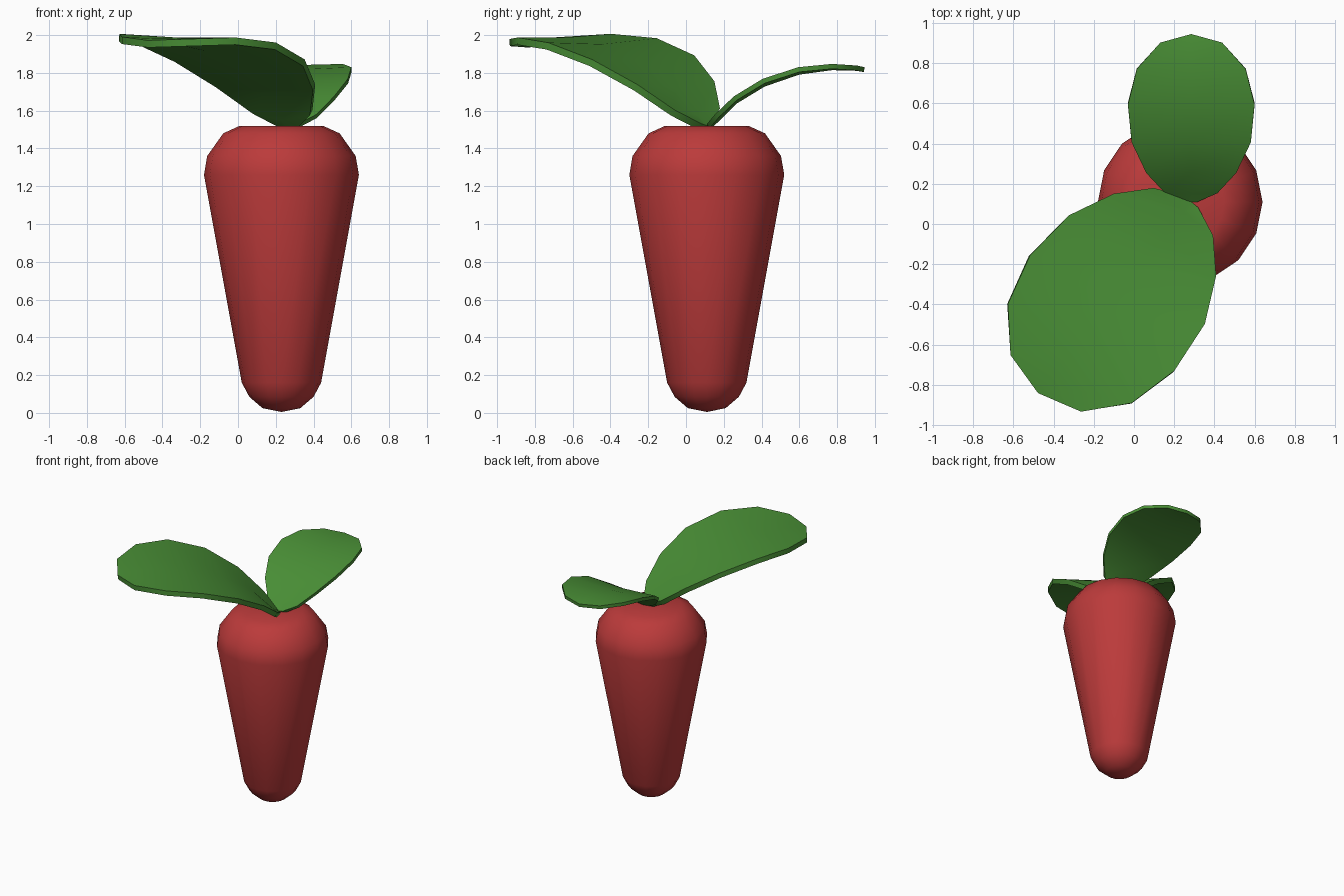
import bpy, bmesh, math
from mathutils import Vector

if "Cube" in bpy.data.objects:
    bpy.data.objects.remove(bpy.data.objects["Cube"])


def material(name, rgb):
    m = bpy.data.materials.new(name)
    m.diffuse_color = (*rgb, 1)
    m.use_nodes = True
    m.node_tree.nodes["Principled BSDF"].inputs["Base Color"].default_value = m.diffuse_color
    return m


red = material("root red", (0.50, 0.043, 0.043))
green = material("leaf green", (0.066, 0.27, 0.036))


def make_object(name, bm, mat, angle):
    bmesh.ops.recalc_face_normals(bm, faces=bm.faces)
    mesh = bpy.data.meshes.new(name)
    bm.to_mesh(mesh)
    bm.free()
    mesh.materials.append(mat)
    ob = bpy.data.objects.new(name, mesh)
    bpy.context.collection.objects.link(ob)
    bpy.ops.object.select_all(action='DESELECT')
    ob.select_set(True)
    bpy.context.view_layer.objects.active = ob
    bpy.ops.object.shade_smooth_by_angle(angle=math.radians(angle))
    return ob


# Tapered root: 16-sided lathe with rounded ends
SIDES = 16
profile = [(0.10, 0.025), (0.17, 0.085), (0.21, 0.16), (0.41, 1.26),
           (0.393, 1.36), (0.308, 1.48), (0.22, 1.52)]
bm = bmesh.new()
rings = []
for r, z in profile:
    rings.append([bm.verts.new((0.23 + r * math.cos(2 * math.pi * i / SIDES),
                                0.11 + r * math.sin(2 * math.pi * i / SIDES), z))
                  for i in range(SIDES)])
for a, b in zip(rings, rings[1:]):
    for i in range(SIDES):
        j = (i + 1) % SIDES
        bm.faces.new((a[i], a[j], b[j], b[i]))
bottom = bm.verts.new((0.23, 0.11, 0.005))
for i in range(SIDES):
    bm.faces.new((bottom, rings[0][(i + 1) % SIDES], rings[0][i]))
bm.faces.new(rings[-1])
make_object("root", bm, red, 50)


# Leaf: distance along, half width, edge height, midrib height
leaf_rows = [(0.0, 0.045, 0.01, 0.0), (0.063, 0.19, 0.085, 0.055),
             (0.21, 0.327, 0.225, 0.20), (0.432, 0.433, 0.36, 0.335),
             (0.708, 0.46, 0.45, 0.43), (0.967, 0.395, 0.475, 0.465),
             (1.158, 0.225, 0.463, 0.46)]
TIP = (1.22, 0.45)
THICK = 0.038


def leaf(name, direction, scale, roll):
    base = Vector((0.285, 0.11, 1.522))
    d = Vector((*direction, 0)).normalized()
    side = Vector((-d.y, d.x, 0))

    def point(s, w, z):
        return base + scale * (d * s + side * w + Vector((0, 0, z + roll * w)))

    bm = bmesh.new()
    rows = [[bm.verts.new(point(s, k * w, ze if k else zm)) for k in (1, 0, -1)]
            for s, w, ze, zm in leaf_rows]
    tip = bm.verts.new(point(TIP[0], 0, TIP[1]))
    for a, b in zip(rows, rows[1:]):
        for i in (0, 1):
            bm.faces.new((a[i], b[i], b[i + 1], a[i + 1]))
    for i in (0, 1):
        bm.faces.new((rows[-1][i], tip, rows[-1][i + 1]))
    # thicken downwards along the surface normals
    bm.normal_update()
    up = 1 if sum(f.normal.z for f in bm.faces) > 0 else -1
    top_verts, top_faces = list(bm.verts), list(bm.faces)
    rim = [e for e in bm.edges if e.is_boundary]
    low = {v: bm.verts.new(v.co - v.normal * up * THICK * scale) for v in top_verts}
    for f in top_faces:
        bm.faces.new([low[v] for v in reversed(f.verts)])
    for e in rim:
        a, b = e.verts
        bm.faces.new((a, b, low[b], low[a]))
    return make_object(name, bm, green, 40)


leaf("large_leaf", (-0.625, -0.78), 1.0, -0.025)
leaf("small_leaf", (0, 1), 0.685, 0.0)
